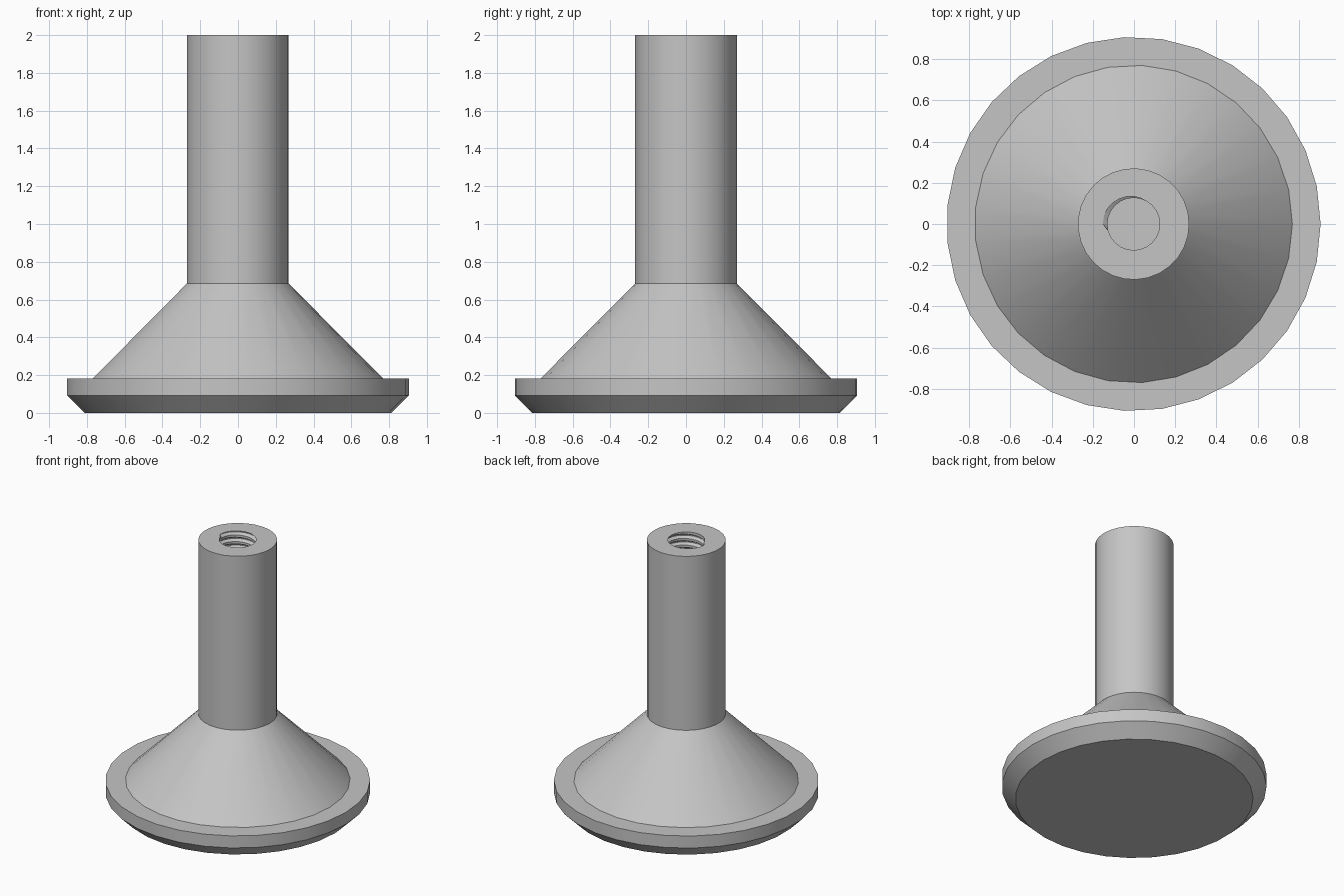
import bpy
import bmesh
import math
from mathutils import Vector

if "Cube" in bpy.data.objects:
    bpy.data.objects.remove(bpy.data.objects["Cube"])

# One plain grey for the whole part
GREY = (0.56, 0.56, 0.56, 1.0)
mat = bpy.data.materials.new("light grey metal")
mat.use_nodes = True
mat.diffuse_color = GREY
mat.node_tree.nodes["Principled BSDF"].inputs["Base Color"].default_value = GREY

HEIGHT = 2.0
STEM_R, CONE_R, RIM_R, FOOT_R = 0.27, 0.77, 0.907, 0.815
FOOT_Z, BASE_TOP, CONE_TOP = 0.092, 0.183, 0.685
BORE_R, ROOT_R, PITCH = 0.127, 0.149, 0.05
SHIFT_X = -0.002  # odd-sided rim, so its box centre is off its axis


def ring(bm, radius, z, sides):
    return [bm.verts.new((radius * math.cos(2 * math.pi * i / sides),
                          radius * math.sin(2 * math.pi * i / sides), z))
            for i in range(sides)]


def lathe(bm, profile, sides):
    """Stack rings given as (radius, z) and join them with quads."""
    rings = [ring(bm, r, z, sides) for r, z in profile]
    for low, high in zip(rings, rings[1:]):
        for i in range(sides):
            j = (i + 1) % sides
            bm.faces.new((low[i], low[j], high[j], high[i]))
    return rings


def finish(bm, name):
    mesh = bpy.data.meshes.new(name)
    bm.to_mesh(mesh)
    bm.free()
    mesh.materials.append(mat)
    obj = bpy.data.objects.new(name, mesh)
    obj.location.x = SHIFT_X
    bpy.context.collection.objects.link(obj)
    bpy.ops.object.select_all(action='DESELECT')
    obj.select_set(True)
    bpy.context.view_layer.objects.active = obj
    bpy.ops.object.shade_smooth_by_angle(angle=math.radians(28))


def boundary_at(bm, z):
    return [e for e in bm.edges if e.is_boundary
            and all(abs(v.co.z - z) < 1e-5 for v in e.verts)]


# Base disc with a chamfered underside
bm = bmesh.new()
rings = lathe(bm, [(FOOT_R, 0), (RIM_R, FOOT_Z), (RIM_R, BASE_TOP)], 31)
bm.faces.new(rings[0][::-1])
bm.faces.new(rings[-1])
finish(bm, "base_disc")

# Cone between the base and the stem
bm = bmesh.new()
lathe(bm, [(CONE_R, BASE_TOP), (STEM_R, CONE_TOP)], 29)
finish(bm, "cone_flare")

# Threaded bore: a helical strip, trimmed flat at the top and the floor
SIDES, TURNS = 24, 16
floor_z = HEIGHT - 13 * PITCH
groove = [(-0.0165, BORE_R), (-0.003, ROOT_R), (0.003, ROOT_R), (0.0165, BORE_R)]
bm = bmesh.new()
rows = []
for i in range((TURNS + 2) * SIDES):
    a = math.pi + 2 * math.pi * i / SIDES
    z = HEIGHT + PITCH * (i / SIDES - TURNS)
    row = []
    for dz, r in groove:
        if i > TURNS * SIDES:  # the groove stops where it meets the top
            r = BORE_R
        row.append(bm.verts.new((r * math.cos(a), r * math.sin(a), z + dz)))
    rows.append(row)
for i in range(len(rows) - 1):
    here, there = list(rows[i]), list(rows[i + 1])
    if i + 1 + SIDES < len(rows):
        here.append(rows[i + SIDES][0])
        there.append(rows[i + 1 + SIDES][0])
    for k in range(len(here) - 1):
        bm.faces.new((there[k], here[k], here[k + 1], there[k + 1]))
for z, up in ((HEIGHT, 1), (floor_z, -1)):
    bmesh.ops.bisect_plane(bm, geom=bm.verts[:] + bm.edges[:] + bm.faces[:],
                           dist=1e-6, plane_co=(0, 0, z),
                           plane_no=(0, 0, up), clear_outer=True)
bmesh.ops.remove_doubles(bm, verts=bm.verts[:], dist=1e-5)

# Stem wall around the bore, then the flat end face and the bore floor
lathe(bm, [(STEM_R, CONE_TOP), (STEM_R, HEIGHT)], 29)
for z in (HEIGHT, floor_z):
    bmesh.ops.triangle_fill(bm, use_beauty=True, use_dissolve=False,
                            edges=boundary_at(bm, z), normal=Vector((0, 0, 1)))
bmesh.ops.recalc_face_normals(bm, faces=bm.faces[:])
finish(bm, "threaded_stem")
